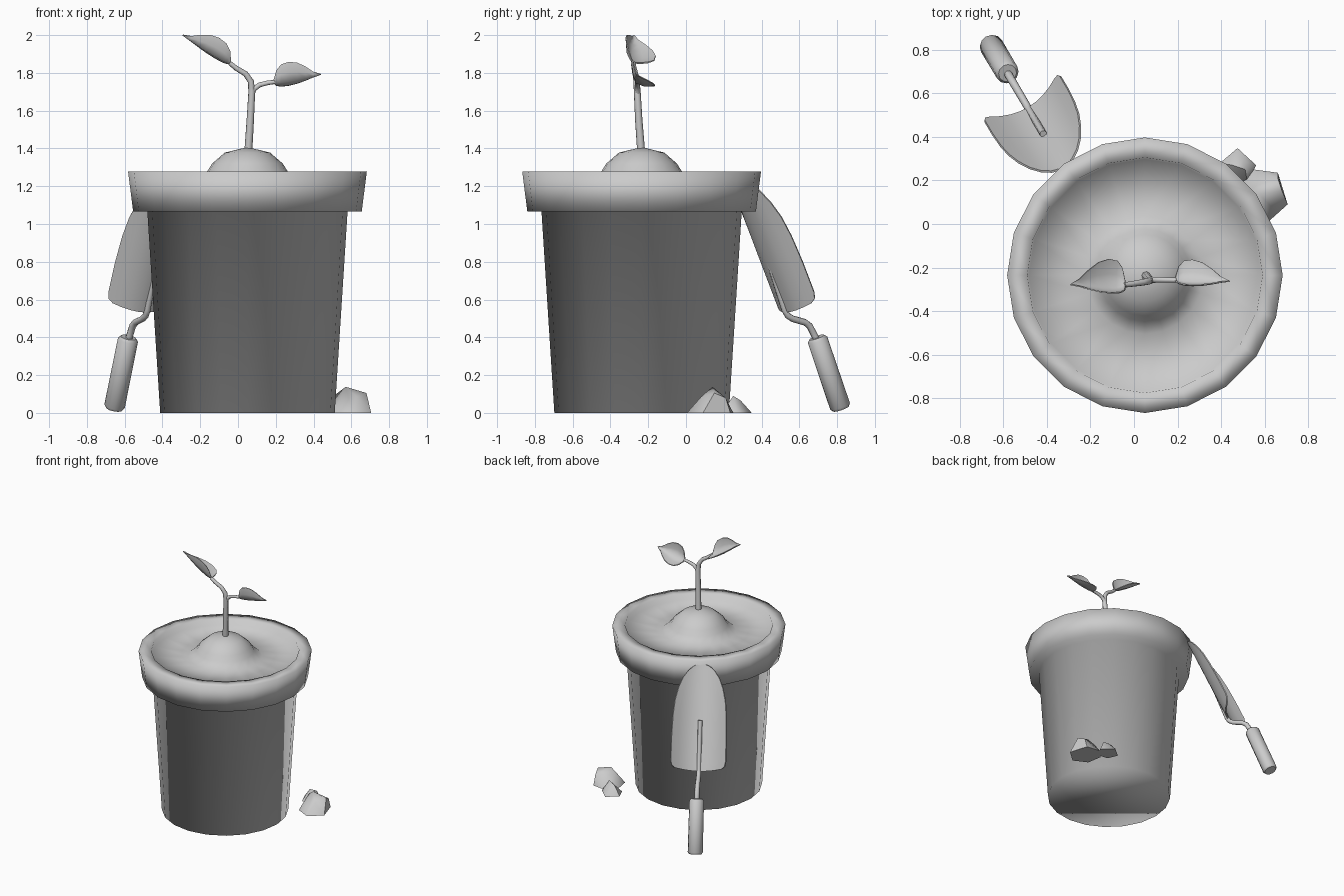
import bpy, bmesh, math
from mathutils import Vector, Matrix

if "Cube" in bpy.data.objects:
    bpy.data.objects.remove(bpy.data.objects["Cube"])

CX, CY = 0.05, -0.235      # pot axis


def shade(ob, angle):
    bpy.ops.object.select_all(action='DESELECT')
    ob.select_set(True)
    bpy.context.view_layer.objects.active = ob
    if angle >= 180:
        bpy.ops.object.shade_smooth()
    elif angle:
        bpy.ops.object.shade_smooth_by_angle(angle=math.radians(angle))


def finish(bm, name, angle=35, thick=0):
    bmesh.ops.remove_doubles(bm, verts=bm.verts, dist=1e-5)
    bmesh.ops.recalc_face_normals(bm, faces=bm.faces)
    if thick:
        bmesh.ops.solidify(bm, geom=bm.faces[:], thickness=thick)
        bmesh.ops.recalc_face_normals(bm, faces=bm.faces)
    me = bpy.data.meshes.new(name)
    bm.to_mesh(me)
    bm.free()
    ob = bpy.data.objects.new(name, me)
    bpy.context.collection.objects.link(ob)
    shade(ob, angle)
    return ob


def skin(bm, rows, closed=False):
    """Bridge rows of points into quads; returns the vertex rows."""
    vs = [[bm.verts.new(p) for p in r] for r in rows]
    n = len(rows[0])
    for a, b in zip(vs, vs[1:]):
        for i in range(n if closed else n - 1):
            j = (i + 1) % n
            bm.faces.new((a[i], a[j], b[j], b[i]))
    return vs


def lathe(name, profile, sides=20, angle=35, matrix=None):
    """Revolve (r, z) points; a start radius above 0 gets a flat cap."""
    bm = bmesh.new()
    vs = skin(bm, [[(r * math.cos(math.tau * i / sides), r * math.sin(math.tau * i / sides), z)
                    for i in range(sides)] for r, z in profile], True)
    for r, row in ((profile[0][0], vs[0]), (profile[-1][0], vs[-1])):
        if r > 0:
            bm.faces.new(row)
    bmesh.ops.transform(bm, matrix=matrix or Matrix.Translation((CX, CY, 0)), verts=bm.verts)
    return finish(bm, name, angle)


def tube(name, pts, r0, r1):
    cu = bpy.data.curves.new(name, 'CURVE')
    cu.dimensions = '3D'
    cu.bevel_depth = 1.0
    cu.bevel_resolution = 2
    cu.use_fill_caps = True
    sp = cu.splines.new('POLY')
    sp.points.add(len(pts) - 1)
    for i, p in enumerate(pts):
        sp.points[i].co = (*p, 1)
        sp.points[i].radius = r0 + (r1 - r0) * i / (len(pts) - 1)
    ob = bpy.data.objects.new(name, cu)
    bpy.context.collection.objects.link(ob)
    shade(ob, 0)
    bpy.ops.object.convert(target='MESH')
    shade(bpy.context.view_layer.objects.active, 50)


# Pot: body, rim and soil mound as one continuous, fully smooth shell
lathe("pot_with_soil", [(0.462, 0), (0.53, 1.065), (0.605, 1.065), (0.632, 1.278), (0.54, 1.278),
                        (0.532, 1.235), (0.27, 1.232), (0.212, 1.28), (0.187, 1.32), (0.12, 1.378),
                        (0, 1.407)], angle=180)

# Sprout stem and side branch
tube("stem", [(0.055, -0.238, 1.39), (0.065, -0.25, 1.55), (0.073, -0.258, 1.7), (0.068, -0.262, 1.755),
              (0.04, -0.268, 1.795), (-0.01, -0.275, 1.825), (-0.045, -0.28, 1.853)], 0.021, 0.012)
tube("branch", [(0.073, -0.256, 1.685), (0.085, -0.256, 1.715), (0.115, -0.256, 1.737),
                (0.16, -0.257, 1.748), (0.195, -0.258, 1.752)], 0.015, 0.011)


# Leaves: folded blades along a midrib
def leaf(name, base, tip, front, back):
    base, tip, front, back = map(Vector, (base, tip, front, back))
    rows = []
    for t, w in [(0, 0.15), (0.06, 0.65), (0.16, 0.93), (0.32, 1), (0.5, 0.88), (0.68, 0.58), (0.83, 0.25), (1, 0)]:
        c = base.lerp(tip, t)
        bow = (front + back) * 0.18 * w
        rows.append([c + front * w, c + front * w * 0.55 - bow, c - bow * 0.7,
                     c + back * w * 0.55 - bow, c + back * w])
    bm = bmesh.new()
    skin(bm, rows)
    finish(bm, name, 60, 0.006)


leaf("leaf_left", (-0.04, -0.28, 1.85), (-0.295, -0.28, 1.998), (0.022, -0.04, 0.088), (0.005, 0.12, -0.012))
leaf("leaf_right", (0.188, -0.258, 1.748), (0.44, -0.265, 1.79), (0.0, -0.022, 0.097), (0.0, 0.097, -0.03))


# Trowel: s runs toward the pot, w sideways
def tp(s, w, z):
    return Vector((-0.52 + 0.507 * s + 0.862 * w, 0.59 - 0.862 * s + 0.507 * w, z))


rows = []
for t, hw in [(0, 0.172), (0.025, 0.192), (0.07, 0.199), (0.3, 0.199), (0.5, 0.194), (0.65, 0.183),
              (0.77, 0.162), (0.87, 0.132), (0.94, 0.095), (0.985, 0.055), (1, 0.02)]:
    row = []
    for k in range(-4, 5):
        w = hw * k / 4
        curl = 0.088 * (w / 0.197) ** 2
        tt = t + (1 - t) * 0.03 * (k / 4) ** 2
        row.append(tp(0.064 + 0.316 * tt - 0.915 * curl, w, 0.535 + 0.715 * tt + 0.404 * curl))
    rows.append(row)
bm = bmesh.new()
skin(bm, rows)
finish(bm, "trowel_blade", 60, 0.01)

tube("trowel_shank", [tp(s, 0, z) for s, z in [(0.205, 0.88), (0.14, 0.71), (0.08, 0.545), (0.06, 0.515),
     (0.03, 0.498), (-0.045, 0.48), (-0.075, 0.46), (-0.105, 0.41), (-0.13, 0.36)]], 0.016, 0.019)

a, b = Vector((-0.58, 0.692, 0.4)), Vector((-0.656, 0.82, 0.022))
d = b - a
L = d.length
lathe("trowel_handle", [(0.042, 0), (0.054, 0.014), (0.055, L - 0.014), (0.045, L)],
      sides=12, angle=40, matrix=Matrix.Translation(a) @ d.to_track_quat('Z', 'Y').to_matrix().to_4x4())


# Rough, softly shaded stones beside the pot
def stone(name, pts):
    bm = bmesh.new()
    for p in pts:
        bm.verts.new(p)
    bmesh.ops.convex_hull(bm, input=bm.verts)
    finish(bm, name, 60)


stone("stone_large", [(0.55, 0.25, 0), (0.66, 0.235, 0), (0.705, 0.09, 0), (0.61, 0.005, 0), (0.50, 0.06, 0),
                      (0.48, 0.18, 0), (0.57, 0.14, 0.138), (0.68, 0.15, 0.105), (0.63, 0.08, 0.085),
                      (0.52, 0.16, 0.1), (0.66, 0.21, 0.08)])
stone("stone_small", [(0.395, 0.28, 0), (0.475, 0.348, 0), (0.56, 0.27, 0), (0.52, 0.19, 0), (0.43, 0.2, 0),
                      (0.45, 0.27, 0.075), (0.51, 0.25, 0.09), (0.50, 0.29, 0.065)])
